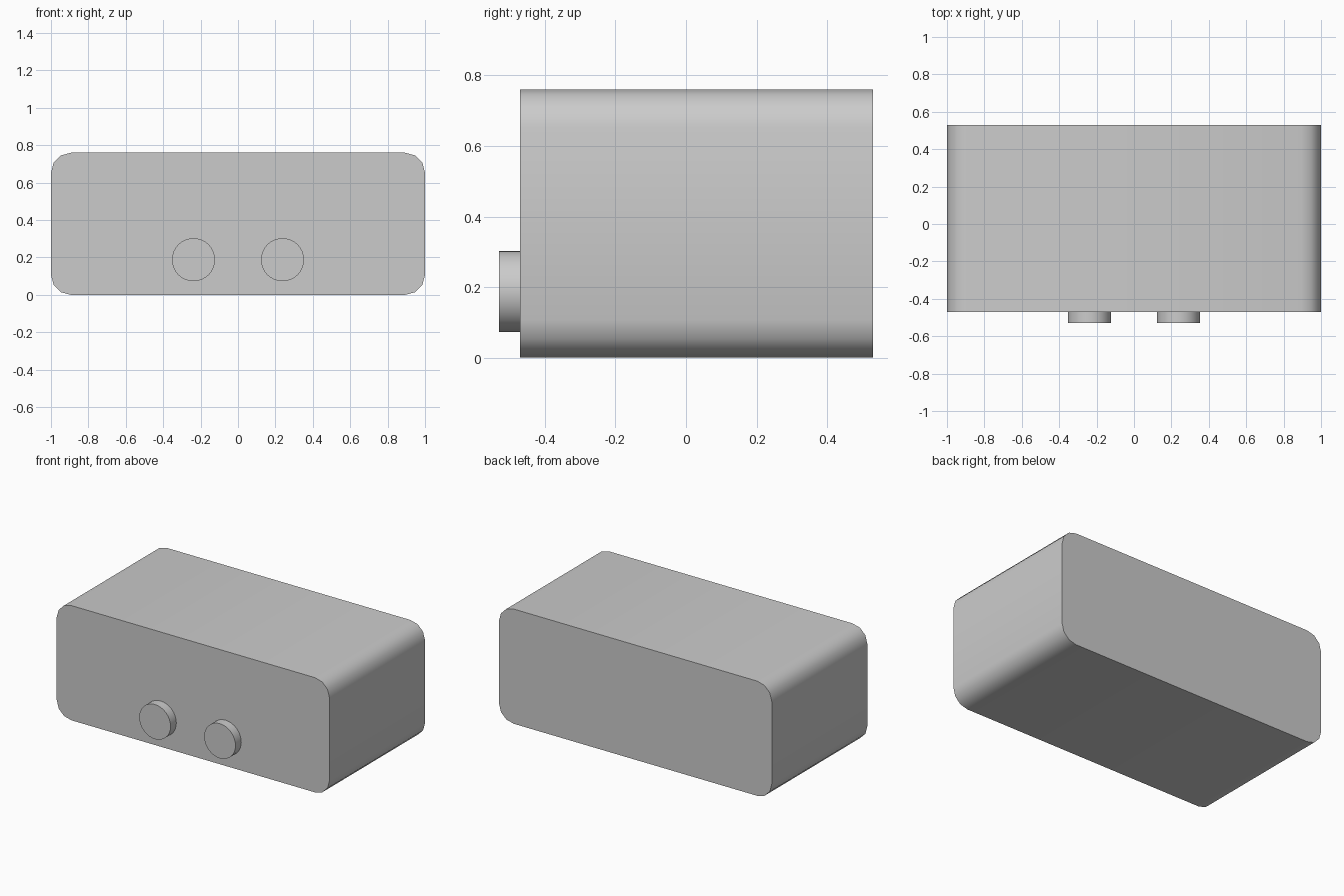
import bpy, math

if "Cube" in bpy.data.objects:
    bpy.data.objects.remove(bpy.data.objects["Cube"])

HEIGHT, FRONT, BACK, RADIUS = 0.76, -0.47, 0.53, 0.107


def smooth(obj):
    bpy.ops.object.select_all(action='DESELECT')
    obj.select_set(True)
    bpy.context.view_layer.objects.active = obj
    bpy.ops.object.shade_smooth_by_angle(angle=math.radians(40))


# Body: box with its four lengthwise (y) edges rounded
bpy.ops.mesh.primitive_cube_add(size=1, location=(0, (FRONT + BACK) / 2, HEIGHT / 2))
body = bpy.context.object
body.name = "body"
body.scale = (2, BACK - FRONT, HEIGHT)
bpy.ops.object.transform_apply(location=False, rotation=False, scale=True)
weights = body.data.attributes.new("bevel_weight_edge", 'FLOAT', 'EDGE')
for edge in body.data.edges:
    a, b = (body.data.vertices[i].co for i in edge.vertices)
    weights.data[edge.index].value = 1.0 if abs(a.y - b.y) > 0.5 else 0.0
bevel = body.modifiers.new("rounded_edges", 'BEVEL')
bevel.limit_method = 'WEIGHT'
bevel.width = RADIUS
bevel.segments = 3
bpy.ops.object.modifier_apply(modifier=bevel.name)
smooth(body)

# Two round knobs on the front face
for side, name in ((-1, "left_knob"), (1, "right_knob")):
    bpy.ops.mesh.primitive_cylinder_add(
        vertices=32, radius=0.115, depth=0.06,
        location=(side * 0.238, FRONT - 0.03, 0.188),
        rotation=(math.pi / 2, 0, 0))
    knob = bpy.context.object
    knob.name = name
    smooth(knob)
